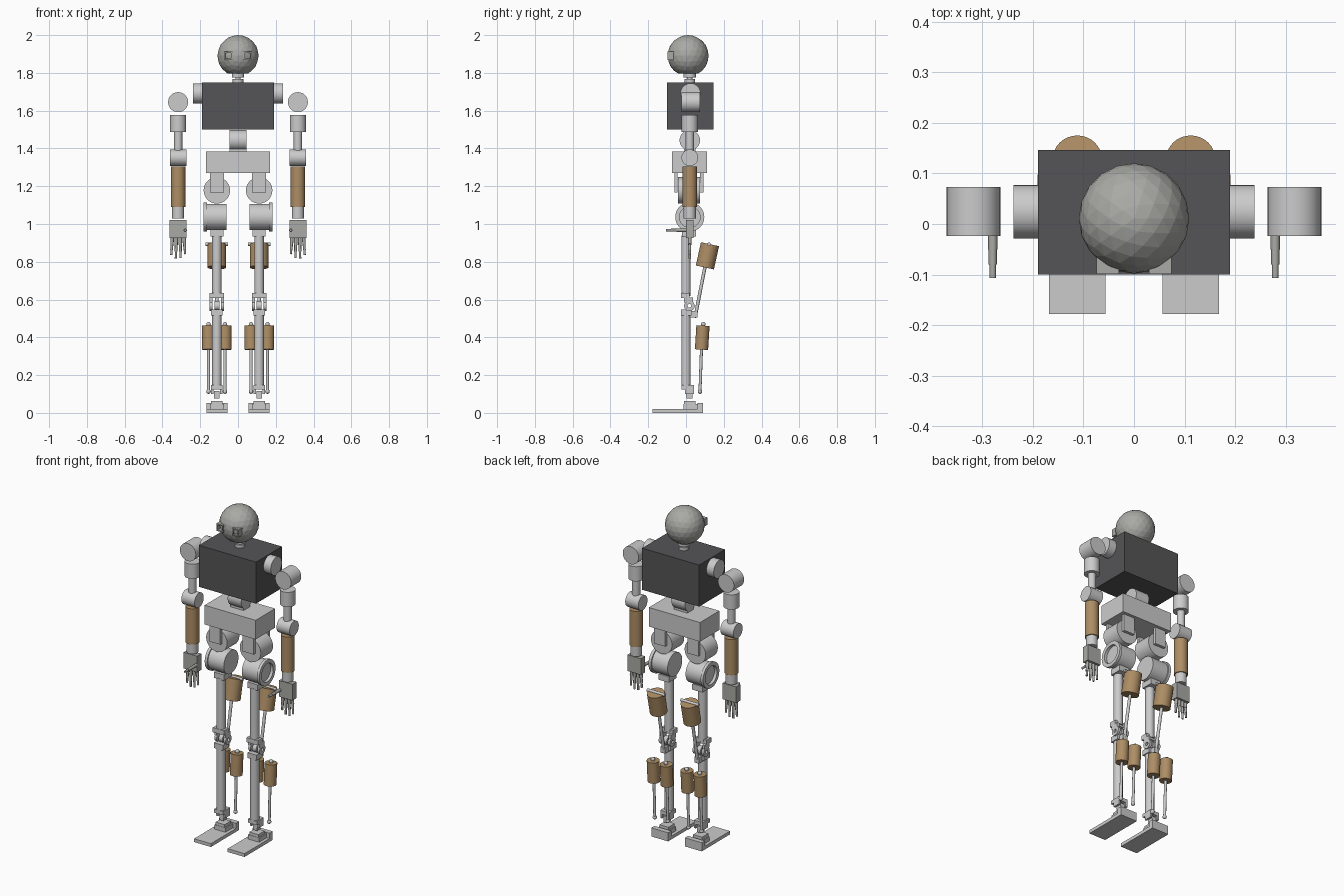
import bpy, bmesh, math
from mathutils import Vector

if "Cube" in bpy.data.objects:
    bpy.data.objects.remove(bpy.data.objects["Cube"])


def mat(name, rgb):
    m = bpy.data.materials.new(name)
    m.diffuse_color = (*rgb, 1)
    m.use_nodes = True
    m.node_tree.nodes["Principled BSDF"].inputs["Base Color"].default_value = m.diffuse_color
    return m


DARK = mat("dark_shell", (0.09, 0.09, 0.095))
BRONZE = mat("bronze", (0.42, 0.27, 0.13))
PALE = mat("pale_grey", (0.40, 0.40, 0.38))


def finish(ob, name, m=None, smooth=False):
    ob.name = name
    if m:
        ob.data.materials.append(m)
    if smooth:
        bpy.ops.object.shade_smooth_by_angle(angle=math.radians(35))
    return ob


def box(name, x, y, z, m=None):
    """Box from (min, max) ranges."""
    bpy.ops.mesh.primitive_cube_add(size=1)
    ob = bpy.context.object
    mid = Vector([(r[0] + r[1]) / 2 for r in (x, y, z)])
    size = [abs(r[1] - r[0]) for r in (x, y, z)]
    for v in ob.data.vertices:
        v.co = Vector([c * s for c, s in zip(v.co, size)])
    ob.location = mid
    return finish(ob, name, m)


def rod(name, a, b, r, m=None, n=32):
    """Cylinder between two points."""
    a, b = Vector(a), Vector(b)
    d = b - a
    bpy.ops.mesh.primitive_cylinder_add(vertices=n, radius=r, depth=d.length, location=(a + b) / 2)
    ob = bpy.context.object
    ob.rotation_euler = d.to_track_quat('Z', 'Y').to_euler()
    return finish(ob, name, m, True)


def ball(name, p, r):
    bpy.ops.mesh.primitive_uv_sphere_add(segments=16, ring_count=8, radius=r, location=p)
    return finish(bpy.context.object, name, None, True)


def ring(name, x0, x1, y, z, r, hole, n=32):
    """Ring with a square-edged hole, axis along x."""
    bm = bmesh.new()
    prof = [(x0, r), (x1, r), (x1, hole), (x0, hole)]
    loops = []
    for i in range(n):
        t = 2 * math.pi * i / n
        loops.append([bm.verts.new((x, y + q * math.cos(t), z + q * math.sin(t))) for x, q in prof])
    for i in range(n):
        a, b = loops[i], loops[(i + 1) % n]
        for j in range(4):
            k = (j + 1) % 4
            bm.faces.new((a[j], a[k], b[k], b[j]))
    bmesh.ops.recalc_face_normals(bm, faces=bm.faces)
    me = bpy.data.meshes.new(name)
    bm.to_mesh(me)
    bm.free()
    ob = bpy.data.objects.new(name, me)
    bpy.context.collection.objects.link(ob)
    bpy.ops.object.select_all(action='DESELECT')
    ob.select_set(True)
    bpy.context.view_layer.objects.active = ob
    return finish(ob, name, None, True)


# Head: faceted ball with a flat underside
bpy.ops.mesh.primitive_ico_sphere_add(subdivisions=3, radius=0.109, location=(0, 0.011, 1.891))
head = finish(bpy.context.object, "head", PALE)
bm = bmesh.new()
bm.from_mesh(head.data)
cut = bmesh.ops.bisect_plane(bm, geom=bm.verts[:] + bm.edges[:] + bm.faces[:],
                             plane_co=(0, 0, -0.095), plane_no=(0, 0, -1), clear_outer=True)
bmesh.ops.contextual_create(bm, geom=[e for e in cut['geom_cut'] if isinstance(e, bmesh.types.BMEdge)])
bm.to_mesh(head.data)
bm.free()

# Neck, torso, waist and pelvis
rod("neck_upper", (0, 0.02, 1.776), (0, 0.02, 1.80), 0.033)
rod("neck_pivot", (0, 0.02, 1.74), (0, 0.02, 1.79), 0.014)
rod("neck_base", (0, 0.02, 1.74), (0, 0.02, 1.768), 0.028)
box("torso", (-0.19, 0.19), (-0.10, 0.146), (1.50, 1.75), DARK)
rod("waist_joint", (-0.045, 0.02, 1.443), (0.045, 0.02, 1.443), 0.054)
box("waist_post", (-0.044, 0.044), (-0.01, 0.05), (1.38, 1.43))
box("pelvis", (-0.17, 0.17), (-0.075, 0.11), (1.27, 1.385))

for s, side in ((-1, "left"), (1, "right")):
    def X(a, b):
        return (s * a, s * b)

    # Eye frame
    for i, (x, z) in enumerate((((.03, .037), (1.868, 1.912)), ((.067, .074), (1.868, 1.912)),
                                ((.037, .067), (1.868, 1.875)), ((.037, .067), (1.905, 1.912)))):
        box(f"{side}_eye_frame_{i}", X(*x), (-0.099, -0.06), z, PALE)

    # Shoulder and arm
    ax, ay = s * 0.317, 0.02
    rod(f"{side}_shoulder_motor", (s * 0.18, 0.024, 1.692), (s * 0.238, 0.024, 1.692), 0.053)
    rod(f"{side}_shoulder_joint", (ax, -0.024, 1.645), (ax, 0.073, 1.645), 0.053)
    rod(f"{side}_upper_arm", (ax, ay, 1.488), (ax, ay, 1.576), 0.043)
    rod(f"{side}_arm_rod", (ax, ay, 1.38), (ax, ay, 1.49), 0.022)
    rod(f"{side}_elbow", (s * 0.273, ay, 1.351), (s * 0.36, ay, 1.351), 0.044)
    rod(f"{side}_forearm", (ax, ay, 1.09), (ax, ay, 1.305), 0.038, BRONZE)
    rod(f"{side}_wrist", (ax, ay, 1.03), (ax, ay, 1.09), 0.032)

    # Hand: palm, four fingers, forward thumb
    box(f"{side}_palm", X(0.272, 0.362), (0.0, 0.04), (0.925, 1.022), PALE)
    for i, (x0, x1, tip) in enumerate(((.285, .28, .84), (.306, .304, .82),
                                       (.327, .329, .818), (.348, .353, .835))):
        a, b = Vector((s * x0, ay, 0.925)), Vector((s * x1, ay, tip))
        for k, r in enumerate((0.009, 0.0075, 0.006)):
            rod(f"{side}_finger_{i}_{k}", a.lerp(b, k / 3), a.lerp(b, (k + 1) / 3), r, PALE, 12)
    for k, (y0, y1, r) in enumerate(((0.005, -0.05, .009), (-0.05, -0.08, .008), (-0.08, -0.107, .0065))):
        rod(f"{side}_thumb_{k}", (s * 0.279, y0, 0.967), (s * 0.279, y1, 0.967), r, PALE, 12)

    # Hip: bracket plates, roll joint, pitch joint with recessed outer flange
    lx = s * 0.112
    for end, y in (("front", (-0.062, -0.045)), ("back", (0.075, 0.092))):
        box(f"{side}_hip_bracket_{end}", X(0.075, 0.147), y, (1.168, 1.275))
    rod(f"{side}_hip_roll", (lx, -0.043, 1.178), (lx, 0.073, 1.178), 0.07)
    rod(f"{side}_hip_pitch", (s * 0.06, 0.02, 1.037), (s * 0.165, 0.02, 1.037), 0.07)
    ring(f"{side}_hip_flange", s * 0.165, s * 0.182, 0.02, 1.037, 0.077, 0.055)

    # Thigh
    box(f"{side}_thigh_mount", X(0.078, 0.146), (-0.022, 0.052), (0.935, 0.97))
    rod(f"{side}_thigh", (lx, 0, 0.62), (lx, 0, 0.94), 0.025)

    # Knee: clevis, central tongue, rear crank
    box(f"{side}_knee_block", X(0.075, 0.15), (-0.026, 0.018), (0.608, 0.636))
    for k, (x0, x1) in enumerate(((.075, .09), (.135, .15))):
        box(f"{side}_knee_prong_{k}", X(x0, x1), (-0.01, 0.036), (0.585, 0.612))
        ring(f"{side}_knee_eye_{k}", s * x0, s * x1, 0.018, 0.567, 0.028, 0.01, 24)
    ring(f"{side}_knee_tongue", s * 0.099, s * 0.125, 0.018, 0.567, 0.025, 0.01, 24)
    box(f"{side}_shin_mount", X(0.082, 0.142), (-0.026, 0.03), (0.515, 0.547))
    box(f"{side}_knee_crank", X(0.097, 0.127), (0.02, 0.06), (0.505, 0.54))

    # Thigh actuator
    top, low, end = (lx, 0.127, 0.893), (lx, 0.10, 0.77), (lx, 0.05, 0.515)
    rod(f"{side}_thigh_actuator", top, low, 0.049, BRONZE)
    rod(f"{side}_thigh_pushrod", low, end, 0.009, None, 16)
    rod(f"{side}_thigh_pin", (s * 0.053, 0.122, 0.893), (s * 0.171, 0.122, 0.893), 0.009, None, 16)
    ball(f"{side}_thigh_pushrod_end", end, 0.012)

    # Shin and twin calf actuators
    rod(f"{side}_shin", (lx, 0, 0.13), (lx, 0, 0.53), 0.025)
    for k, x in enumerate((0.069, 0.156)):
        x *= s
        rod(f"{side}_calf_actuator_{k}", (x, 0.09, 0.462), (x, 0.082, 0.335), 0.035, BRONZE)
        rod(f"{side}_calf_pushrod_{k}", (x, 0.082, 0.34), (x, 0.074, 0.113), 0.008, None, 16)
        ball(f"{side}_calf_top_ball_{k}", (x, 0.092, 0.469), 0.012)
        ball(f"{side}_calf_rod_end_{k}", (x, 0.074, 0.113), 0.012)

    # Ankle
    box(f"{side}_ankle_block", X(0.082, 0.142), (-0.024, 0.042), (0.125, 0.147))
    for k, (x0, x1) in enumerate(((.082, .094), (.13, .142))):
        box(f"{side}_ankle_prong_{k}", X(x0, x1), (-0.005, 0.042), (0.1, 0.127))
    box(f"{side}_ankle_tongue", X(0.098, 0.126), (0.002, 0.035), (0.077, 0.115))
    box(f"{side}_ankle_pedestal", X(0.082, 0.142), (-0.01, 0.05), (0.045, 0.063))

    # Foot
    box(f"{side}_sole", X(0.056, 0.168), (-0.178, 0.09), (0, 0.02))
    box(f"{side}_heel", X(0.056, 0.168), (0.06, 0.09), (0.015, 0.052))
    box(f"{side}_foot_pad", X(0.075, 0.149), (-0.012, 0.062), (0.018, 0.046))
